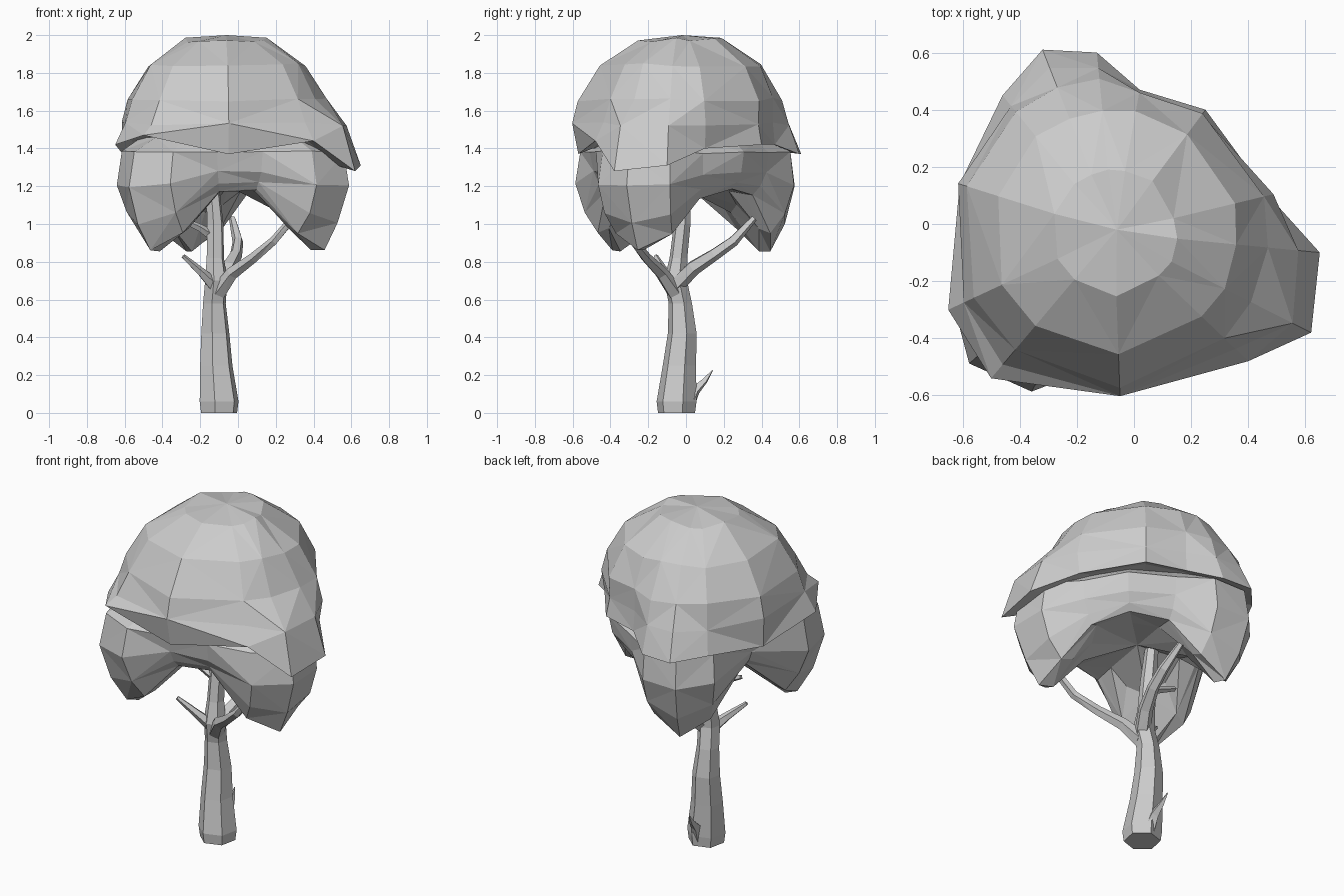
import bpy, bmesh, math, random
from mathutils import Vector

if "Cube" in bpy.data.objects:
    bpy.data.objects.remove(bpy.data.objects["Cube"])

random.seed(4)


def loft(name, rings, start=None, end=None):
    """Flat-faced skin over equal-length rings, closed by tip points or caps."""
    bm = bmesh.new()
    vs = [[bm.verts.new(p) for p in ring] for ring in rings]
    n = len(vs[0])
    for k, (a, b) in enumerate(zip(vs, vs[1:])):
        for i in range(n):
            j = (i + 1) % n
            if (i + k) % 2:
                tris = (a[i], a[j], b[i]), (b[i], a[j], b[j])
            else:
                tris = (a[i], a[j], b[j]), (a[i], b[j], b[i])
            for t in tris:
                bm.faces.new(t)
    for ring, tip in ((vs[0], start), (vs[-1], end)):
        if tip is None:
            bm.faces.new(ring)
        else:
            t = bm.verts.new(tip)
            for i in range(n):
                bm.faces.new((ring[i], ring[(i + 1) % n], t))
    bmesh.ops.recalc_face_normals(bm, faces=bm.faces[:])
    me = bpy.data.meshes.new(name)
    bm.to_mesh(me)
    bm.free()
    ob = bpy.data.objects.new(name, me)
    bpy.context.collection.objects.link(ob)
    return ob


def limb(name, path, sides, flat=False):
    """Tapered tube along (x, y, z, radius) points."""
    pts = [Vector(p[:3]) for p in path]
    rings = []
    for i, p in enumerate(pts):
        d = pts[min(i + 1, len(pts) - 1)] - pts[max(i - 1, 0)]
        if flat:
            d = Vector((0, 0, 1))
        d.normalize()
        u = Vector((1, 0, 0)) - d * d.x
        u.normalize()
        w = d.cross(u)
        r = path[i][3]
        rings.append([p + r * (u * math.cos(a) + w * math.sin(a))
                      for a in (2 * math.pi * (k + 0.3) / sides for k in range(sides))])
    return loft(name, rings)


def jit(s):
    return random.uniform(-s, s)


# Trunk
limb("trunk", [(-.10, -.05, 0, .10), (-.10, -.05, .06, .108), (-.115, -.035, .25, .09),
               (-.12, -.02, .42, .078), (-.125, -.03, .58, .063), (-.115, -.055, .70, .062),
               (-.12, -.04, .82, .048), (-.12, -.02, 1.0, .045), (-.14, -.01, 1.26, .035)], 6, True)

# Branches
limb("back_branch", [(-.10, -.05, .68, .045), (-.05, .04, .77, .042), (-.01, .15, .84, .034),
                     (.0, .25, .91, .03), (-.03, .36, 1.03, .018)], 5)
limb("right_branch", [(-.10, -.06, .64, .045), (-.03, -.13, .74, .036), (.08, -.21, .82, .028),
                      (.19, -.28, .91, .024), (.30, -.31, 1.04, .02)], 5)
limb("left_stub", [(-.11, -.06, .66, .04), (-.19, -.11, .74, .025), (-.29, -.16, .83, .012)], 5)
limb("left_twig", [(-.12, -.02, .93, .03), (-.20, -.04, .98, .02), (-.33, -.05, 1.04, .014)], 4)
limb("root_sprout", [(-.09, .01, .04, .04), (-.10, .05, .12, .028), (-.11, .10, .17, .016),
                     (-.12, .14, .225, .003)], 4)

# Upper foliage: round dome flaring into an uneven rim
rim = [(.65, -.10, 1.31), (.47, .10, 1.40), (.25, .40, 1.42), (.02, .47, 1.42),
       (-.13, .60, 1.37), (-.32, .61, 1.37), (-.46, .45, 1.39), (-.61, .14, 1.37),
       (-.65, -.30, 1.42), (-.50, -.54, 1.47), (-.05, -.57, 1.37), (.40, -.48, 1.44),
       (.62, -.38, 1.28)]
C = Vector((-.07, -.03, 0))
rim = [Vector(p) for p in rim]


def dome_ring(radius, z, follow=0.0):
    out = []
    for p in rim:
        d = Vector((p.x, p.y, 0)) - C
        r = max(radius, follow * d.length)
        if p.y > .2:
            r = min(r, .97 * d.length)
        out.append(C + d.normalized() * (r + jit(.006)) + Vector((0, 0, z + jit(.012))))
    return out


under = [C + (p - C) * .86 + Vector((0, 0, .14 * p.z + .03)) for p in rim]
loft("upper_foliage", [under, rim, dome_ring(.575, 1.53, .90), dome_ring(.54, 1.66),
                       dome_ring(.43, 1.84), dome_ring(.22, 1.975)],
     start=(-.07, -.03, 1.45), end=(-.06, -.02, 2.0))

# Lower foliage: three hanging lobes joined by arches around the trunk
O = Vector((-.05, -.03, 0))
lobes = {115: .98, 221: 1.02, 336: 1.02}
angles = [14, 44, 76, 96, 115, 134, 168, 200, 221, 241, 263, 292, 317, 336, 355]


def blend(d, values):
    """Interpolate values given at 0, 20 and 42 degrees from a lobe's middle."""
    t = min(d, 42)
    a, b, c = values
    return a + (b - a) * t / 20 if t < 20 else b + (c - b) * (t - 20) / 22


profile = [  # (radius, height) at 0, 20 and 42 degrees
    ((.50, .48, .40), (1.46, 1.46, 1.45)),
    ((.65, .59, .47), (1.38, 1.38, 1.38)),
    ((.68, .62, .45), (1.20, 1.21, 1.28)),
    ((.62, .57, .42), (1.00, 1.06, 1.22)),
    ((.54, .49, .39), (.86, .95, 1.18)),
    ((.47, .42, .36), (.86, .98, 1.18)),
    ((.30, .30, .26), (1.06, 1.11, 1.18)),
]
rings = []
for radii, heights in profile:
    ring = []
    for a in angles:
        d, lobe = min((abs((a - l + 180) % 360 - 180), l) for l in lobes)
        r = blend(d, radii) * lobes[lobe] + jit(.006)
        t = math.radians(a)
        ring.append(O + Vector((r * math.cos(t), r * math.sin(t), blend(d, heights) + jit(.008))))
    rings.append(ring)
loft("lower_foliage", rings, start=(-.05, -.03, 1.5), end=(-.05, -.03, 1.2))
